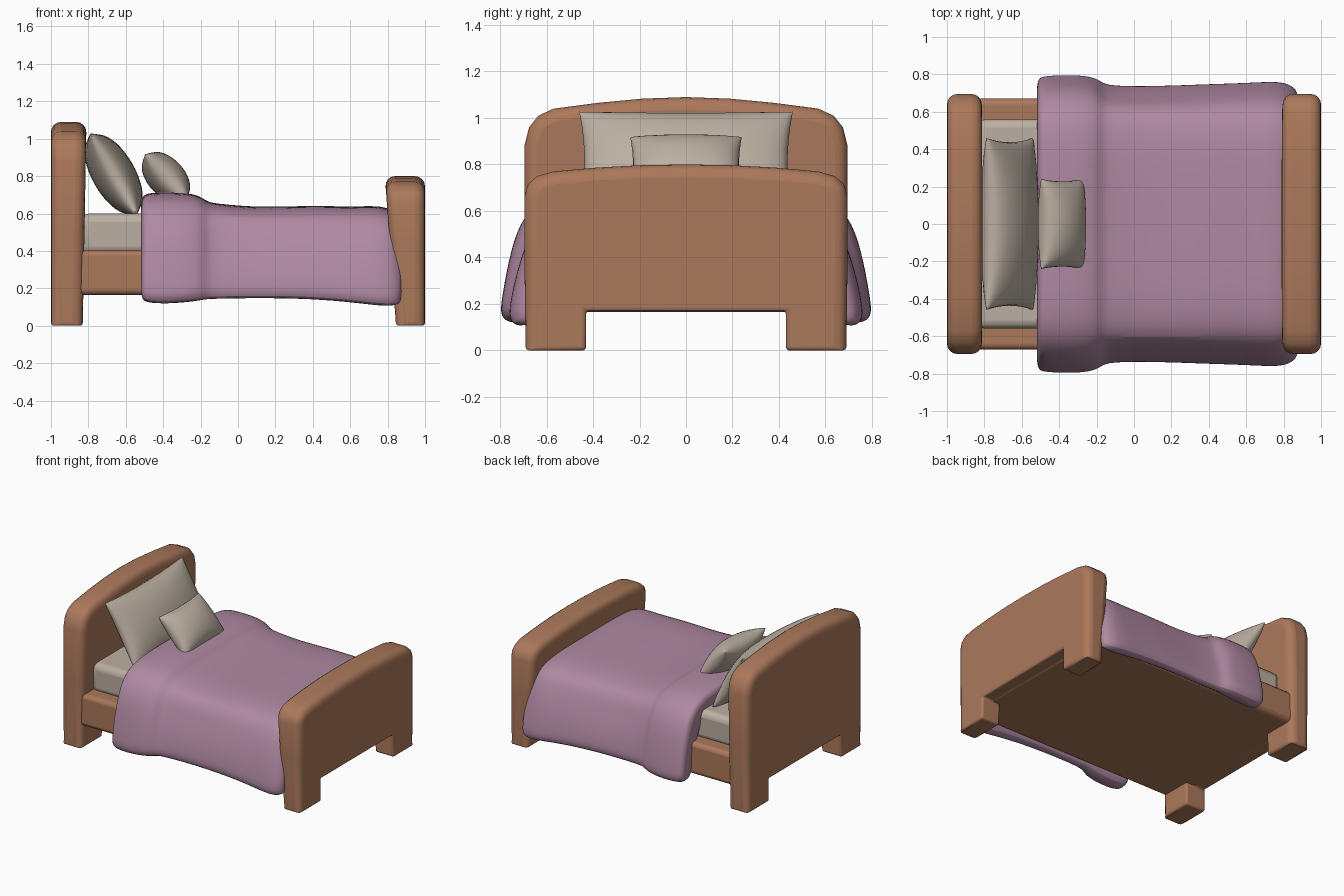
import bpy, bmesh, math
from mathutils import Vector

if "Cube" in bpy.data.objects:
    bpy.data.objects.remove(bpy.data.objects["Cube"])


def material(name, rgb):
    m = bpy.data.materials.new(name)
    m.diffuse_color = (*rgb, 1)
    m.use_nodes = True
    m.node_tree.nodes["Principled BSDF"].inputs["Base Color"].default_value = m.diffuse_color
    return m


WOOD = material("warm wood", (0.41, 0.19, 0.105))
LILAC = material("lilac fabric", (0.43, 0.25, 0.36))
CREAM = material("cream linen", (0.50, 0.43, 0.36))


def finish(name, bm, mat, angle=None):
    bmesh.ops.recalc_face_normals(bm, faces=bm.faces)
    me = bpy.data.meshes.new(name)
    bm.to_mesh(me)
    bm.free()
    me.materials.append(mat)
    me.polygons.foreach_set("use_smooth", [True] * len(me.polygons))
    ob = bpy.data.objects.new(name, me)
    bpy.context.collection.objects.link(ob)
    return ob


def bevel(ob, width, segments, limit):
    mod = ob.modifiers.new("Bevel", 'BEVEL')
    mod.width, mod.segments, mod.limit_method = width, segments, limit
    return mod


# End boards: arched outline with two short legs, thinner towards the floor
def board(name, half_outline, outer, inner_low, inner_high):
    pts = half_outline + [(-y, z) for y, z in reversed(half_outline) if y > 0]
    top = max(z for _, z in pts)
    bm = bmesh.new()
    a = [bm.verts.new((outer, y, z)) for y, z in pts]
    b = [bm.verts.new((inner_low + (inner_high - inner_low) * z / top, y, z)) for y, z in pts]
    n = len(pts)
    caps = [bm.faces.new(a), bm.faces.new(b[::-1])]
    for i in range(n):
        bm.faces.new((a[i], a[(i + 1) % n], b[(i + 1) % n], b[i]))
    weight = bm.edges.layers.float.new("bevel_weight_edge")
    rim = {e for f in caps for e in f.edges}
    for e in bm.edges:
        low = max(v.co.z for v in e.verts) < 0.2
        if e in rim:
            e[weight] = 0.3 if low else 1.0
        elif low:
            e[weight] = 0.3
    ob = finish(name, bm, WOOD)
    bevel(ob, 0.055, 4, 'WEIGHT')
    return ob


LEG = [(0.43, 0.17), (0.43, 0), (0.69, 0)]
board("headboard", LEG + [(0.695, 0.5), (0.695, 0.88), (0.675, 0.96), (0.635, 1.01), (0.57, 1.04),
      (0.38, 1.065), (0.19, 1.083), (0, 1.09)], -1.0, -0.83, -0.81)
board("footboard", LEG + [(0.695, 0.4), (0.695, 0.66), (0.68, 0.715), (0.64, 0.75), (0.57, 0.77),
      (0.38, 0.787), (0.19, 0.797), (0, 0.80)], 1.0, 0.845, 0.785)


# Bed base and mattress: soft-edged boxes
def box(name, lo, hi, mat, radius):
    bm = bmesh.new()
    bmesh.ops.create_cube(bm, size=1)
    lo, hi = Vector(lo), Vector(hi)
    for v in bm.verts:
        v.co = Vector([(lo[i] + hi[i]) / 2 + v.co[i] * (hi[i] - lo[i]) for i in range(3)])
    bevel(finish(name, bm, mat), radius, 3, 'ANGLE')


box("bed_base", (-0.92, -0.67, 0.165), (0.92, 0.67, 0.405), WOOD, 0.03)
box("mattress", (-0.84, -0.56, 0.38), (0.82, 0.56, 0.6), CREAM, 0.045)

# Blanket: draped section lofted along x, with a thick fold near the pillows
# stations: x, top height, half width at hem, hem height
STATIONS = [(-0.52, 0.69, 0.785, 0.14), (-0.485, 0.712, 0.80, 0.115), (-0.33, 0.714, 0.807, 0.115),
            (-0.21, 0.702, 0.795, 0.13), (-0.165, 0.66, 0.757, 0.14), (-0.1, 0.652, 0.745, 0.14),
            (0.1, 0.632, 0.743, 0.145), (0.4, 0.643, 0.755, 0.14), (0.62, 0.635, 0.762, 0.12),
            (0.78, 0.645, 0.772, 0.10), (0.85, 0.60, 0.745, 0.105), (0.875, 0.57, 0.71, 0.13)]


def section(x, zt, w, zb):
    outer = [(0, zt), (0.25, zt), (0.48, zt - 0.006), (0.62, zt - 0.05), (w - 0.085, zt - 0.16),
             (w - 0.04, (zt + zb) / 2 - 0.03), (w - 0.01, zb + 0.1), (w, zb)]
    inner = [(0, 0.56), (0.25, 0.56), (0.45, 0.56), (0.54, 0.54), (0.55, 0.45),
             (0.63, 0.35), (0.65, zb + 0.1), (0.66, zb)]
    full = [[(-y, z) for y, z in reversed(h[1:])] + h for h in (outer, inner)]
    return [(x, y, z) for y, z in full[0] + full[1][::-1]]


bm = bmesh.new()
rings = [[bm.verts.new(p) for p in section(*s)] for s in STATIONS]
n = len(rings[0])
for r, s in zip(rings, rings[1:]):
    for i in range(n):
        bm.faces.new((r[i], r[(i + 1) % n], s[(i + 1) % n], s[i]))
for r in (rings[0], rings[-1]):
    for i in range(n // 2 - 1):
        bm.faces.new((r[i], r[i + 1], r[n - 2 - i], r[n - 1 - i]))
blanket = finish("blanket", bm, LILAC)
sub = blanket.modifiers.new("Subdivision", 'SUBSURF')
sub.levels = sub.render_levels = 2


# Pillows: puffed grids with pinched corners, leaning back
def pillow(name, centre, lean, half_w, half_h, half_t, n=20):
    up = Vector((lean[0], 0, lean[1])).normalized()
    out = Vector((up.z, 0, -up.x))
    bm = bmesh.new()

    def point(i, j, side):
        u = math.sin(math.pi / 2 * (2 * i / n - 1))
        v = math.sin(math.pi / 2 * (2 * j / n - 1))
        puff = max(0, (1 - u * u) * (1 - v * v)) ** 0.45
        y = half_w * u * (1 - 0.05 * (1 - v * v))
        h = half_h * v * (1 - 0.07 * (1 - u * u))
        return Vector(centre) + Vector((0, y, 0)) + up * h + out * (side * half_t * puff)

    for side in (1, -1):
        g = [[bm.verts.new(point(i, j, side)) for j in range(n + 1)] for i in range(n + 1)]
        for i in range(n):
            for j in range(n):
                bm.faces.new((g[i][j], g[i + 1][j], g[i + 1][j + 1], g[i][j + 1]))
    bmesh.ops.remove_doubles(bm, verts=bm.verts, dist=0.0001)
    finish(name, bm, CREAM)


pillow("large_pillow", (-0.665, 0, 0.81), (-0.24, 0.42), 0.46, 0.25, 0.115)
pillow("small_pillow", (-0.385, 0, 0.795), (-0.5, 0.55), 0.24, 0.165, 0.10)

# Smooth shading with the crisp edges kept
for ob in bpy.context.scene.objects:
    ob.select_set(True)
    bpy.context.view_layer.objects.active = ob
bpy.ops.object.shade_smooth_by_angle(angle=math.radians(50))
